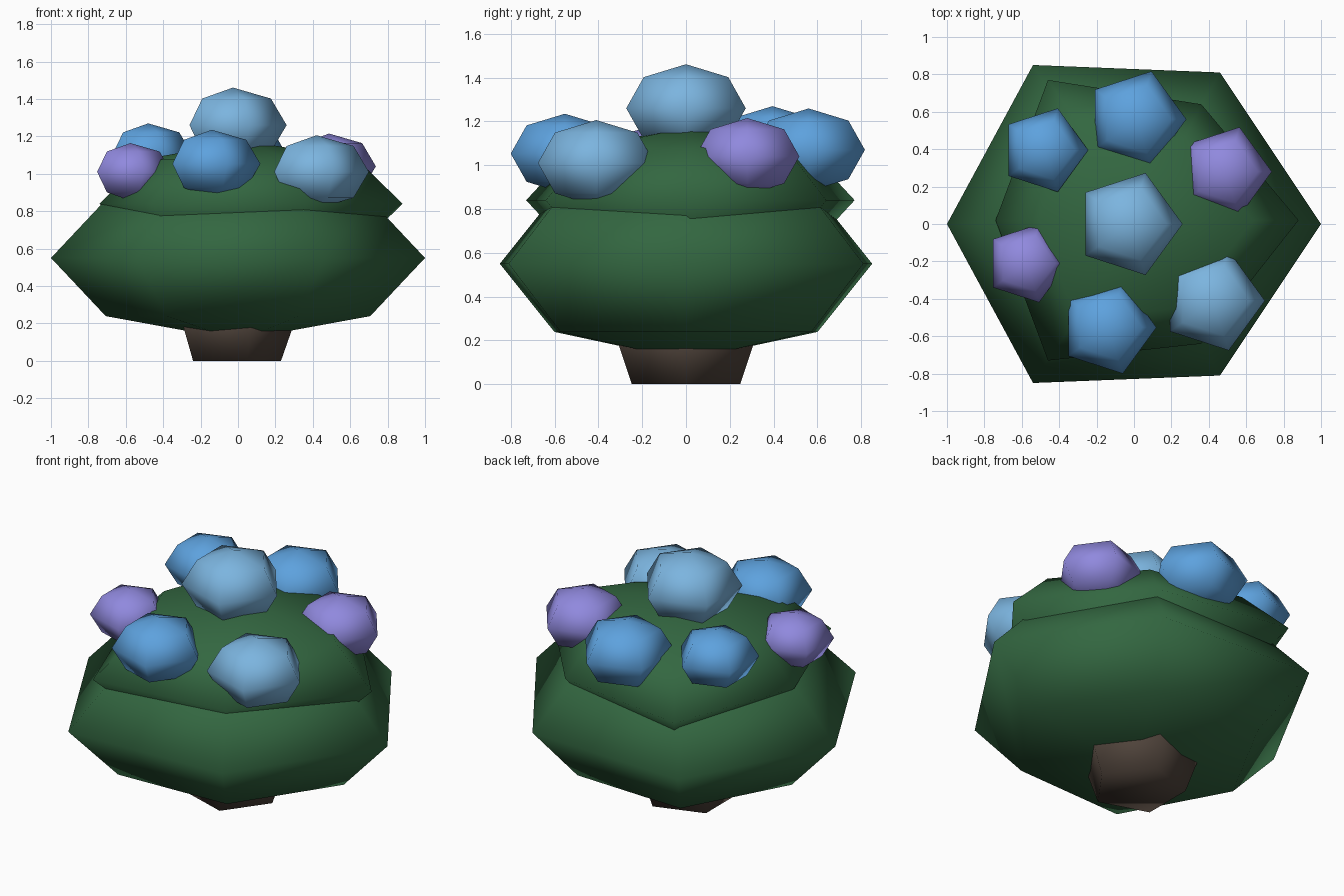
import bpy, bmesh
from math import sin, cos, pi

cube = bpy.data.objects.get("Cube")
if cube:
    bpy.data.objects.remove(cube, do_unlink=True)


def material(name, rgb):
    m = bpy.data.materials.new(name)
    m.use_nodes = True
    colour = (*rgb, 1)
    m.diffuse_color = colour
    m.node_tree.nodes["Principled BSDF"].inputs["Base Color"].default_value = colour
    return m


green = material("leaf green", (0.033, 0.135, 0.052))
brown = material("bark brown", (0.078, 0.056, 0.043))
sky = material("light blue", (0.2, 0.46, 0.74))
blue = material("mid blue", (0.11, 0.36, 0.73))
purple = material("soft purple", (0.28, 0.25, 0.73))


def finish(name, bm, mat):
    bmesh.ops.recalc_face_normals(bm, faces=bm.faces)
    mesh = bpy.data.meshes.new(name)
    bm.to_mesh(mesh)
    bm.free()
    mesh.materials.append(mat)
    for p in mesh.polygons:
        p.use_smooth = True
    obj = bpy.data.objects.new(name, mesh)
    bpy.context.collection.objects.link(obj)


def polygon(sides, radius):
    return [(radius * cos(2 * pi * i / sides), radius * sin(2 * pi * i / sides))
            for i in range(sides)]


def bridge(bm, a, b):
    n = len(a)
    for i in range(n):
        bm.faces.new((a[i], a[(i + 1) % n], b[(i + 1) % n], b[i]))


def blob(name, centre, outline, height, mat):
    """Coarse four-ring ball whose equator follows the given outline."""
    cx, cy, cz = centre
    bm = bmesh.new()
    rings = []
    for a in (-pi / 4, 0, pi / 4):
        rings.append([bm.verts.new((cx + x * cos(a), cy + y * cos(a), cz + height * sin(a)))
                      for x, y in outline])
    bridge(bm, rings[0], rings[1])
    bridge(bm, rings[1], rings[2])
    for ring, z in ((rings[0], cz - height), (rings[2], cz + height)):
        pole = bm.verts.new((cx, cy, z))
        for i in range(len(ring)):
            bm.faces.new((ring[i], ring[(i + 1) % len(ring)], pole))
    finish(name, bm, mat)


# Trunk: five sides, flaring upward into the foliage
bm = bmesh.new()
low, high = [[bm.verts.new((x - 0.03, y, z)) for x, y in polygon(5, r)]
             for r, z in ((0.26, 0), (0.365, 0.3))]
bridge(bm, low, high)
bm.faces.new(low)
bm.faces.new(high)
finish("trunk", bm, brown)

# Two uneven six-sided foliage tiers
blob("lower_foliage", (0, 0, 0.55),
     [(1, 0), (0.46, 0.81), (-0.54, 0.85), (-1, 0), (-0.54, -0.85), (0.46, -0.81)],
     0.44, green)
blob("upper_foliage", (0.05, 0.02, 0.84),
     [(0.83, 0), (0.31, 0.62), (-0.51, 0.75), (-0.79, 0), (-0.51, -0.75), (0.31, -0.66)],
     0.335, green)

# Blossoms: position, radius and colour
blossoms = {
    "top_blossom": ((-0.027, 0, 1.26), 0.287, sky),
    "back_blossom": ((0.01, 0.56, 1.07), 0.27, blue),
    "back_right_blossom": ((-0.48, 0.395, 1.105), 0.235, blue),
    "left_blossom": ((0.487, 0.28, 1.04), 0.25, purple),
    "right_blossom": ((-0.575, -0.21, 1.01), 0.22, purple),
    "front_blossom": ((-0.14, -0.553, 1.053), 0.26, blue),
    "front_left_blossom": ((0.42, -0.41, 1.01), 0.28, sky),
}
for name, (centre, radius, mat) in blossoms.items():
    blob(name, centre, polygon(5, radius), radius * 0.7, mat)
